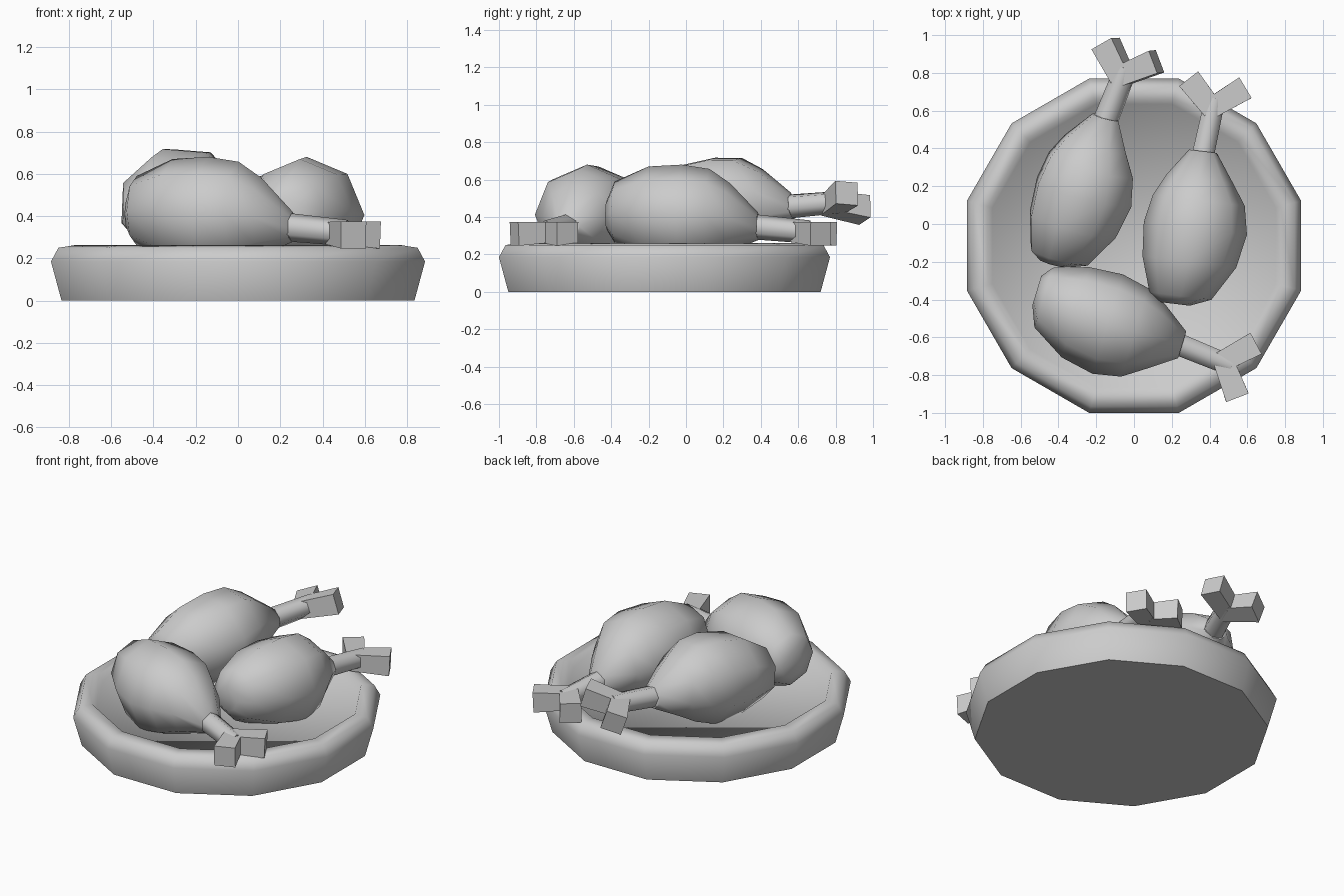
import bpy
from math import radians, cos, sin, pi
from mathutils import Vector, Matrix

if "Cube" in bpy.data.objects:
    bpy.data.objects.remove(bpy.data.objects["Cube"])


def make_object(name, verts, faces, matrix=Matrix(), angle=50):
    mesh = bpy.data.meshes.new(name)
    mesh.from_pydata([matrix @ Vector(v) for v in verts], [], faces)
    obj = bpy.data.objects.new(name, mesh)
    bpy.context.collection.objects.link(obj)
    bpy.ops.object.select_all(action='DESELECT')
    obj.select_set(True)
    bpy.context.view_layer.objects.active = obj
    bpy.ops.object.mode_set(mode='EDIT')
    bpy.ops.mesh.select_all(action='SELECT')
    bpy.ops.mesh.normals_make_consistent(inside=False)
    bpy.ops.object.mode_set(mode='OBJECT')
    bpy.ops.object.shade_smooth_by_angle(angle=radians(angle))
    return obj


def add_loft(verts, faces, rings, n, side, up, phase=0.0):
    """Capped tube through rings of (centre, radius)."""
    base = len(verts)
    for centre, r in rings:
        for k in range(n):
            a = 2 * pi * k / n + phase
            verts.append(Vector(centre) + side * (r * cos(a)) + up * (r * sin(a)))
    for i in range(len(rings) - 1):
        for k in range(n):
            a, b = base + i * n + k, base + i * n + (k + 1) % n
            faces.append((a, b, b + n, a + n))
    faces.append(tuple(reversed(range(base, base + n))))
    faces.append(tuple(range(len(verts) - n, len(verts))))


X, Y, Z = Vector((1, 0, 0)), Vector((0, 1, 0)), Vector((0, 0, 1))

# Twelve-sided dish; profile of (half width across flats, height)
dish_profile = [(0.835, 0.0), (0.885, 0.185), (0.85, 0.25), (0.775, 0.262), (0.75, 0.22)]
v, f = [], []
add_loft(v, f, [((0, -0.115, z), r / cos(pi / 12)) for r, z in dish_profile],
         12, X, Y, pi / 12)
make_object("dish", v, f, angle=70)

# Meat rings along the leg, ending at the neck: (distance, sideways, radius, height)
meat_rings = [(-0.82, 0.05, 0.08, 0.06), (-0.775, 0.025, 0.165, 0.075),
              (-0.59, 0.0, 0.25, 0.07), (-0.41, -0.01, 0.275, 0.055),
              (-0.26, -0.01, 0.245, 0.062), (-0.15, 0.0, 0.18, 0.05),
              (0.0, 0.0, 0.074, 0.0)]

# Bone shaft and its two knuckles: sides, start, start radius, end, end radius
bone_tubes = [(6, (-0.05, 0, 0), 0.068, (0.28, -0.03, -0.03), 0.062),
              (4, (0.2, -0.05, -0.03), 0.075, (0.37, 0.12, -0.04), 0.09),
              (4, (0.22, 0.0, -0.03), 0.075, (0.36, -0.18, -0.04), 0.09)]


def drumstick(label, neck, yaw, pitch=0, roll=0):
    m = (Matrix.Translation(neck) @ Matrix.Rotation(radians(yaw), 4, 'Z')
         @ Matrix.Rotation(radians(-pitch), 4, 'Y') @ Matrix.Rotation(radians(roll), 4, 'X'))
    v, f = [], []
    add_loft(v, f, [((s, t, z), r) for s, t, r, z in meat_rings], 8, Y, Z)
    make_object(label + "_meat", v, f, m, 60)
    v, f = [], []
    for n, p, rp, q, rq in bone_tubes:
        d = (Vector(q) - Vector(p)).normalized()
        side = Z.cross(d).normalized()
        add_loft(v, f, [(p, rp), (q, rq)], n, side, d.cross(side), pi / n)
    make_object(label + "_bone", v, f, m, 65)


drumstick("front_drumstick", (0.255, -0.64, 0.35), -17)
drumstick("right_drumstick", (0.365, 0.385, 0.35), 83)
drumstick("left_drumstick", (-0.15, 0.565, 0.46), 75, pitch=8, roll=-18)
